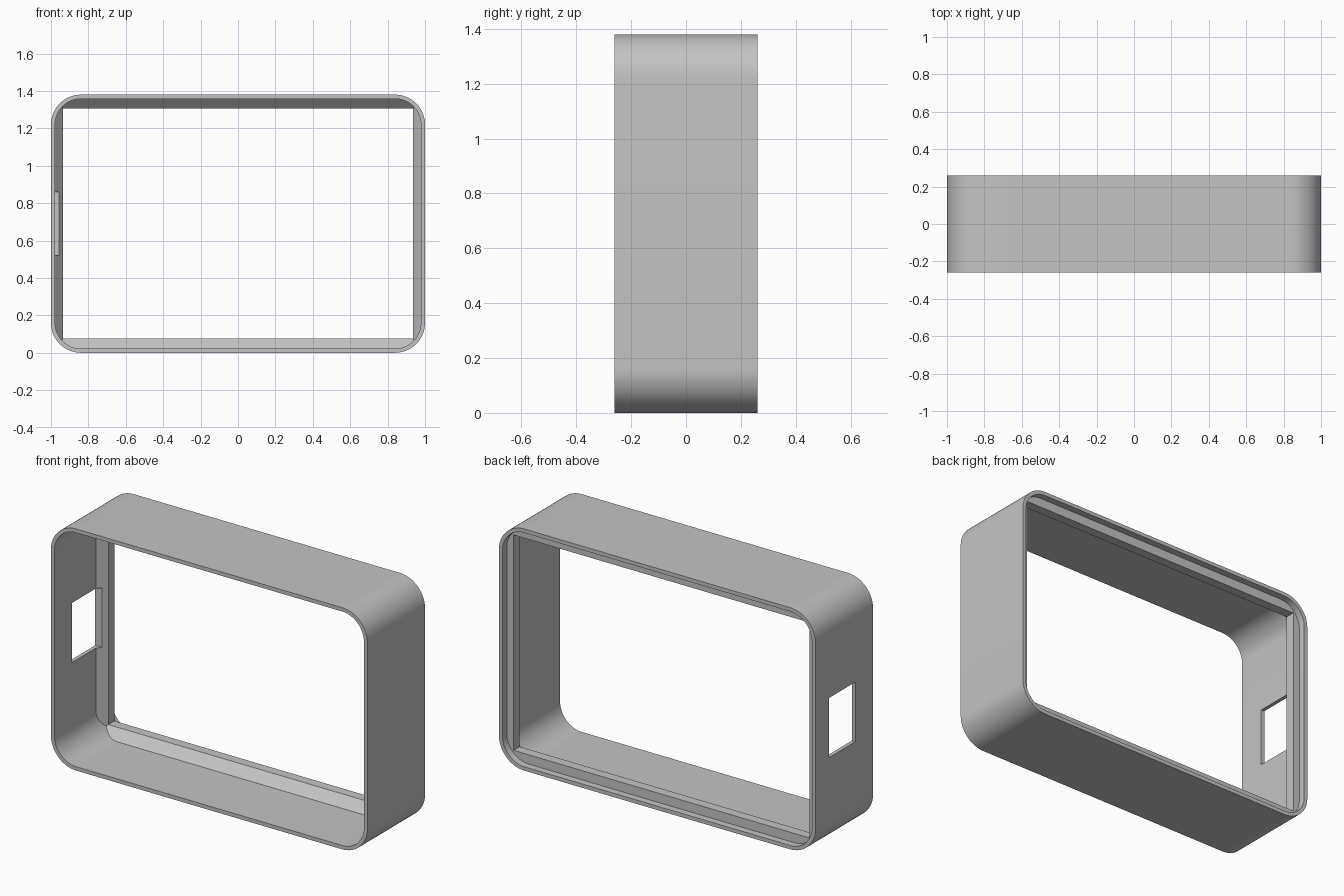
import bpy, bmesh, math

if "Cube" in bpy.data.objects:
    bpy.data.objects.remove(bpy.data.objects["Cube"], do_unlink=True)

HALF_W, HEIGHT, HALF_D = 1.0, 1.38, 0.26
WALL, RADIUS = 0.022, 0.16
MID_Z = HEIGHT / 2

grey = bpy.data.materials.new("plain grey")
grey.use_nodes = True
grey.diffuse_color = (0.55, 0.55, 0.55, 1)
grey.node_tree.nodes["Principled BSDF"].inputs["Base Color"].default_value = (0.55, 0.55, 0.55, 1)


def rounded_rect(inset, steps=16):
    """Outline in x and z, shrunk by inset; the corners stay concentric."""
    r = RADIUS - inset
    cx, cz = HALF_W - RADIUS, MID_Z - RADIUS
    pts = []
    for q, (sx, sz) in enumerate([(1, 1), (-1, 1), (-1, -1), (1, -1)]):
        for i in range(steps + 1):
            a = math.pi / 2 * (q + i / steps)
            pts.append((sx * cx + r * math.cos(a), MID_Z + sz * cz + r * math.sin(a)))
    return pts


def rect(mx, mz):
    """Square-cornered outline with margins from the outside size."""
    x, z = HALF_W - mx, MID_Z - mz
    return [(x, MID_Z + z), (-x, MID_Z + z), (-x, MID_Z - z), (x, MID_Z - z)]


def loft(name, sections, closed):
    """Join (outline, y) sections; closed makes a ring, otherwise ends are capped."""
    bm = bmesh.new()
    loops = [[bm.verts.new((x, y, z)) for x, z in pts] for pts, y in sections]
    pairs = list(zip(loops, loops[1:]))
    if closed:
        pairs.append((loops[-1], loops[0]))
    else:
        bm.faces.new(loops[0])
        bm.faces.new(loops[-1])
    for a, b in pairs:
        for i in range(len(a)):
            j = (i + 1) % len(a)
            bm.faces.new((a[i], a[j], b[j], b[i]))
    bmesh.ops.recalc_face_normals(bm, faces=bm.faces)
    mesh = bpy.data.meshes.new(name)
    bm.to_mesh(mesh)
    bm.free()
    mesh.materials.append(grey)
    ob = bpy.data.objects.new(name, mesh)
    bpy.context.collection.objects.link(ob)
    return ob


def boolean(target, tool, operation):
    """Apply a boolean and remove the tool object."""
    bpy.context.view_layer.objects.active = target
    mod = target.modifiers.new(operation.lower(), 'BOOLEAN')
    mod.operation, mod.solver, mod.object = operation, 'EXACT', tool
    bpy.ops.object.modifier_apply(modifier=mod.name)
    bpy.data.objects.remove(tool, do_unlink=True)


# Thin rounded outer wall
outer, inner = rounded_rect(0), rounded_rect(WALL)
frame = loft("frame", [(outer, -HALF_D), (outer, HALF_D), (inner, HALF_D), (inner, -HALF_D)], True)

# Inner lip: sloped front, square-cornered opening, flat ledge set in from the back
hidden, opening = rect(0.01, 0.01), rect(0.065, 0.075)
lip = loft("lip", [(hidden, 0.10), (opening, 0.165), (opening, 0.22), (hidden, 0.22)], True)
core = rounded_rect(0.012)
boolean(lip, loft("lip_trim", [(core, -HALF_D), (core, HALF_D)], False), 'INTERSECT')
boolean(frame, lip, 'UNION')

# Rectangular port through the right wall
bpy.ops.mesh.primitive_cube_add(size=1, location=(-0.98, 0.02, 0.69))
port = bpy.context.object
port.name = "port_cutter"
port.hide_render = True
port.dimensions = (0.12, 0.24, 0.34)
bpy.ops.object.transform_apply(location=False, rotation=False, scale=True)
boolean(frame, port, 'DIFFERENCE')

# Smooth corners, crisp edges
bpy.ops.object.select_all(action='DESELECT')
frame.select_set(True)
bpy.context.view_layer.objects.active = frame
bpy.ops.object.shade_smooth_by_angle(angle=math.radians(30))
